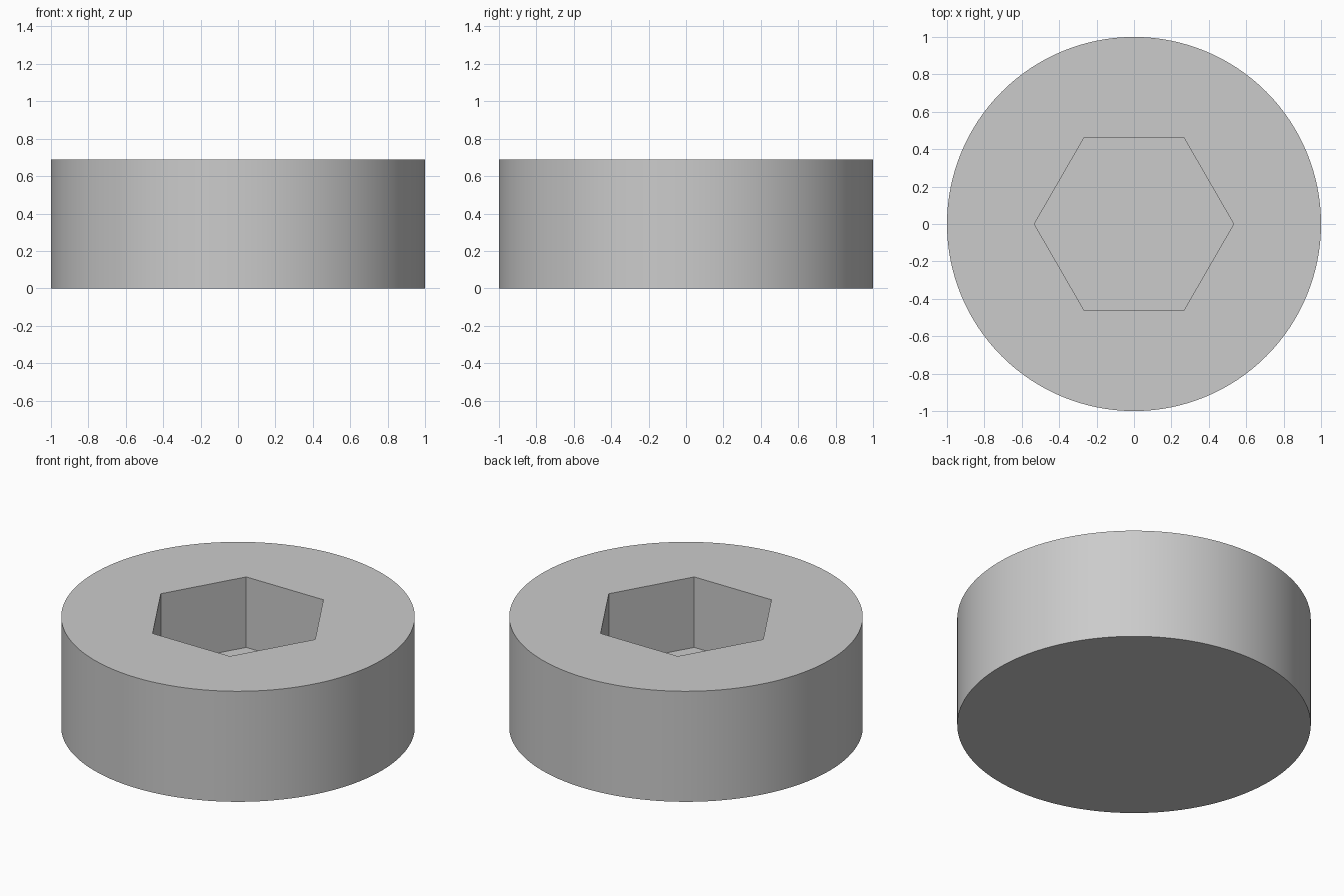
import bpy
import math

HEIGHT = 0.69
RADIUS = 1.0
SOCKET_RADIUS = 0.533   # centre to hexagon corner
SOCKET_FLOOR = 0.25

default_cube = bpy.data.objects.get("Cube")
if default_cube:
    bpy.data.objects.remove(default_cube, do_unlink=True)


def make_material(name, colour):
    mat = bpy.data.materials.new(name)
    mat.use_nodes = True
    mat.diffuse_color = colour
    mat.node_tree.nodes["Principled BSDF"].inputs["Base Color"].default_value = colour
    return mat


def make_prism(name, sides, radius, bottom, top, turn=0.0):
    bpy.ops.mesh.primitive_cylinder_add(
        vertices=sides, radius=radius, depth=top - bottom,
        location=(0, 0, (bottom + top) / 2), rotation=(0, 0, turn))
    obj = bpy.context.object
    obj.name = name
    bpy.ops.object.transform_apply(location=True, rotation=True, scale=True)
    return obj


steel = make_material("plain grey", (0.6, 0.6, 0.6, 1))

# Round screw head
head = make_prism("screw_head", 128, RADIUS, 0, HEIGHT)
head.data.materials.append(steel)

# Hexagonal socket cutter, corners on the x axis
cutter = make_prism("socket_cutter", 6, SOCKET_RADIUS, SOCKET_FLOOR,
                    HEIGHT + 0.2, math.radians(90))
cutter.data.materials.append(steel)
cutter.hide_render = True

# Cut the blind socket into the top
bpy.ops.object.select_all(action="DESELECT")
head.select_set(True)
bpy.context.view_layer.objects.active = head
socket = head.modifiers.new("hex_socket", "BOOLEAN")
socket.operation = "DIFFERENCE"
socket.solver = "EXACT"
socket.object = cutter
bpy.ops.object.modifier_apply(modifier=socket.name)
bpy.data.objects.remove(cutter, do_unlink=True)

# Smooth round wall, crisp rims and socket corners
bpy.ops.object.shade_smooth_by_angle(angle=math.radians(30))
